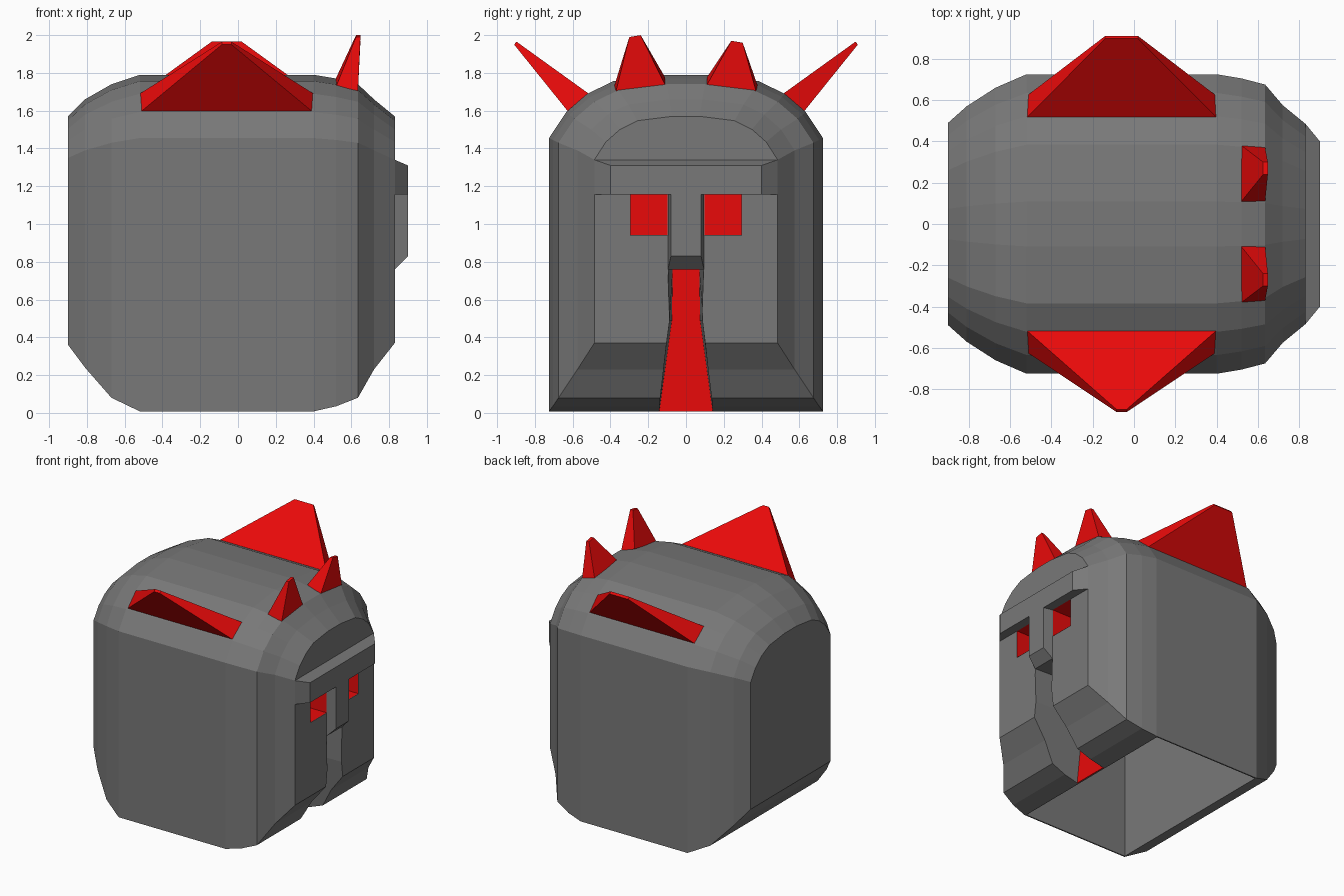
import bpy, bmesh

if "Cube" in bpy.data.objects:
    bpy.data.objects.remove(bpy.data.objects["Cube"])


def material(name, col):
    m = bpy.data.materials.new(name)
    m.diffuse_color = (*col, 1)
    m.use_nodes = True
    m.node_tree.nodes["Principled BSDF"].inputs["Base Color"].default_value = m.diffuse_color
    return m


red = material("red", (.82, .003, .003))
grey = material("dark_grey", (.19, .19, .19))


def loft(name, rings, mat=grey, cap_end=True):
    """Skin equal-length rings of 3D points into a mesh."""
    bm = bmesh.new()
    vs = [[bm.verts.new(p) for p in r] for r in rings]
    n = len(rings[0])
    for a, b in zip(vs, vs[1:]):
        for i in range(n):
            j = (i + 1) % n
            bm.faces.new((a[i], a[j], b[j], b[i]))
    bm.faces.new(vs[0])
    if cap_end:
        bm.faces.new(vs[-1])
    bmesh.ops.recalc_face_normals(bm, faces=bm.faces)
    me = bpy.data.meshes.new(name)
    bm.to_mesh(me)
    bm.free()
    ob = bpy.data.objects.new(name, me)
    bpy.context.collection.objects.link(ob)
    me.materials.append(mat)
    return ob


def rect(x, y0, y1, z0, z1):
    return [(x, y0, z0), (x, y1, z0), (x, y1, z1), (x, y0, z1)]


def cut(target, cutter):
    cutter.hide_render = True
    m = target.modifiers.new("cut", 'BOOLEAN')
    m.operation, m.solver, m.object = 'DIFFERENCE', 'EXACT', cutter
    bpy.context.view_layer.objects.active = target
    bpy.ops.object.modifier_apply(modifier=m.name)
    bpy.data.objects.remove(cutter)


# head shell: arched cross-sections along x
ARCH = [(1, 0), (.875, .41), (.72, .70), (.53, .90), (.15, 1)]


def section(x, w, zb, zc, zt):
    half = [(w * a, zc + (zt - zc) * b) for a, b in ARCH]
    pts = [(w, zb)] + half
    return [(x, y, z) for y, z in pts] + [(x, -y, z) for y, z in reversed(pts)]


shell = loft("head_shell", [section(*s) for s in [
    (-.90, .49, .36, 1.35, 1.57), (-.81, .57, .24, 1.39, 1.66),
    (-.67, .66, .08, 1.43, 1.74), (-.52, .725, .008, 1.455, 1.79),
    (.40, .725, .008, 1.455, 1.79), (.52, .705, .035, 1.445, 1.77),
    (.635, .675, .08, 1.43, 1.74), (.72, .575, .23, 1.39, 1.66),
    (.83, .485, .37, 1.34, 1.57)]])

# open hollow inside, reached from below
cut(shell, loft("hollow_cutter", [rect(-.515, -.715, .715, -.5, 1.44),
                                  rect(.39, -.715, .715, -.5, 1.44)]))


# flared mouth groove with a red panel deep inside
def groove(x, top, mid, bottom):
    pts = [(top, .76), (mid, .49), (bottom, -.02)]
    return [(x, y, z) for y, z in pts] + [(x, -y, z) for y, z in reversed(pts)]


cut(shell, loft("groove_cutter", [groove(.40, .07, .075, .145),
                                  groove(.95, .10, .09, .155)]))
panel = [(.075, .76), (.078, .49), (.105, .3), (.145, .008)]
panel = panel + [(-y, z) for y, z in reversed(panel)]
loft("mouth_panel", [[(x, y, z) for y, z in panel] for x in (.391, .405)], red)

# red-lined eye sockets
for s, side in ((1, "left"), (-1, "right")):
    a, b = .095 * s, .295 * s
    cut(shell, loft("eye_cutter", [rect(.63, a, b, .94, 1.157),
                                   rect(.95, a, b, .94, 1.157)]))
    e = .002 * s
    loft("eye_socket_" + side,
         [rect(.633, a + e, b - e, .942, 1.155),
          rect(.829, a + e, b - e, .942, 1.155)], red, cap_end=False)

# brow ridge and nose
loft("brow", [rect(.83, -.485, .485, 1.155, 1.34),
              rect(.90, -.40, .40, 1.155, 1.31)])
loft("nose", [rect(.83, -.095, .095, .76, 1.16),
              rect(.90, -.08, .08, .83, 1.16)])

# small front horns, one slightly taller
for s, side, top in ((1, "left", 1.97), (-1, "right", 2.0)):
    base = [(.52, .11, 1.775), (.52, .38, 1.73), (.635, .37, 1.705), (.635, .11, 1.735)]
    tip = [(.625, .24, top), (.625, .30, top - .01), (.648, .30, top - .01), (.648, .24, top)]
    loft("horn_" + side, [[(x, s * y, z) for x, y, z in r] for r in (base, tip)], red)

# broad side fins, the back one with a blunter tip
for s, side, t0, t1 in ((1, "back", -.14, .02), (-1, "front", -.085, -.035)):
    base = [(-.52, .515, 1.69), (.40, .515, 1.69), (.40, .62, 1.59), (-.52, .62, 1.59)]
    tip = [(t0, .897, 1.965), (t1, .897, 1.965), (t1, .91, 1.95), (t0, .91, 1.95)]
    loft("fin_" + side, [[(x, s * y, z) for x, y, z in r] for r in (base, tip)], red)
